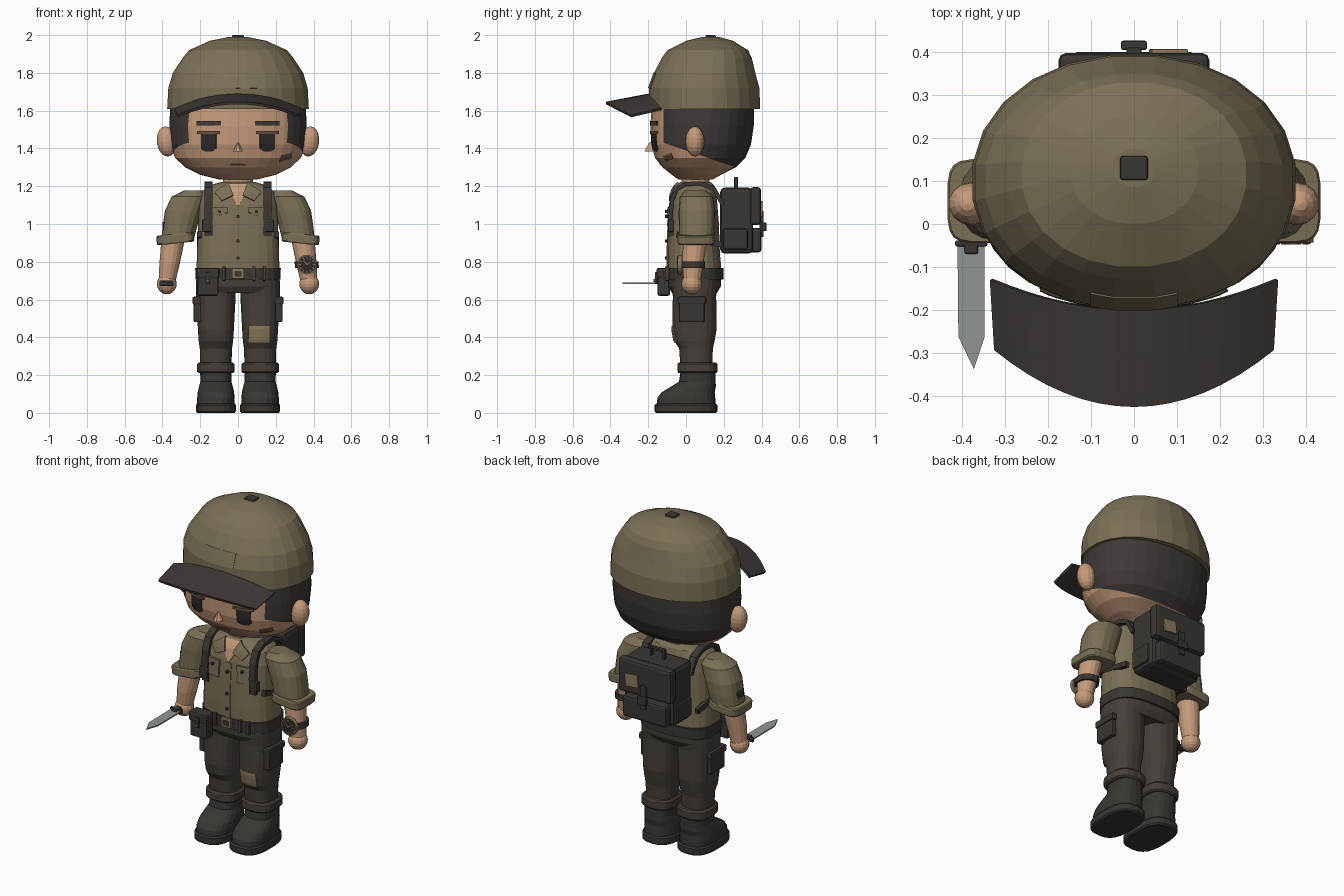
import bpy, bmesh, math
from mathutils import Vector, Matrix, Euler
from mathutils.bvhtree import BVHTree

if "Cube" in bpy.data.objects:
    bpy.data.objects.remove(bpy.data.objects["Cube"])


def material(name, r, g, b):
    lin = [((c / 255 + 0.055) / 1.055) ** 2.4 for c in (r, g, b)] + [1]
    m = bpy.data.materials.new(name)
    m.use_nodes = True
    m.diffuse_color = lin
    m.node_tree.nodes["Principled BSDF"].inputs["Base Color"].default_value = lin
    return m


SKIN = material("skin", 198, 155, 123)
OLIVE = material("olive cloth", 123, 112, 86)
TROUSER = material("trouser brown", 70, 63, 57)
DARK = material("dark leather", 58, 54, 50)
HAIR = material("hair", 62, 56, 53)
BLACK = material("eye black", 46, 42, 41)
STEEL = material("steel", 142, 148, 148)
SMUDGE = material("smudge brown", 104, 82, 64)
TAN = material("tan trim", 140, 123, 92)


def finish(name, bm, *mats):
    me = bpy.data.meshes.new(name)
    bmesh.ops.recalc_face_normals(bm, faces=bm.faces)
    bm.to_mesh(me)
    bm.free()
    for m in mats:
        me.materials.append(m)
    ob = bpy.data.objects.new(name, me)
    bpy.context.collection.objects.link(ob)
    return ob


def loft(name, rings, mat, n=20, p=2.4):
    """Stack of superellipse rings, each (cx, cy, z, rx, ry)."""
    bm = bmesh.new()
    loops = []
    for cx, cy, z, rx, ry in rings:
        loop = []
        for i in range(n):
            a = 2 * math.pi * (i + 0.5) / n
            c, s = math.cos(a), math.sin(a)
            loop.append(bm.verts.new((cx + rx * math.copysign(abs(c) ** (2 / p), c),
                                      cy + ry * math.copysign(abs(s) ** (2 / p), s), z)))
        loops.append(loop)
    for a, b in zip(loops, loops[1:]):
        for i in range(n):
            j = (i + 1) % n
            bm.faces.new((a[i], a[j], b[j], b[i]))
    bm.faces.new(loops[0][::-1])
    bm.faces.new(loops[-1])
    return finish(name, bm, mat)


def box(name, at, size, mat, bevel=0.006, rot=(0, 0, 0)):
    bm = bmesh.new()
    bmesh.ops.create_cube(bm, size=1, matrix=Matrix.Diagonal((*size, 1)))
    if bevel:
        bmesh.ops.bevel(bm, geom=bm.edges[:], offset=bevel, segments=2, profile=0.5, affect='EDGES')
    bm.transform(Matrix.Translation(at) @ Euler(rot).to_matrix().to_4x4())
    return finish(name, bm, mat)


def ball(name, at, size, mat, rot=(0, 0, 0)):
    bm = bmesh.new()
    bmesh.ops.create_uvsphere(bm, u_segments=14, v_segments=10, radius=1)
    bm.transform(Matrix.LocRotScale(Vector(at), Euler(rot), Vector(size)))
    return finish(name, bm, mat)


def disc(name, at, r, depth, mat, n=20):
    """Short cylinder facing the front."""
    bm = bmesh.new()
    bmesh.ops.create_cone(bm, cap_ends=True, segments=n, radius1=r, radius2=r, depth=depth,
                          matrix=Matrix.Translation(at) @ Matrix.Rotation(math.pi / 2, 4, 'X'))
    return finish(name, bm, mat)


def plate(name, base, outline, mat, lift=0.005):
    """Flat outline (x, z) pressed from the front onto a base object."""
    me = base.data
    tree = BVHTree.FromPolygons([v.co for v in me.vertices], [p.vertices[:] for p in me.polygons])
    bm = bmesh.new()
    bm.faces.new([bm.verts.new((x, 0, z)) for x, z in outline])
    for axis in (0, 2):
        vals = [o[axis // 2] for o in outline]
        steps = int((max(vals) - min(vals)) / 0.02)
        for k in range(1, steps + 1):
            co = Vector()
            co[axis] = min(vals) + (max(vals) - min(vals)) * k / (steps + 1)
            no = Vector()
            no[axis] = 1
            bmesh.ops.bisect_plane(bm, geom=bm.verts[:] + bm.edges[:] + bm.faces[:], plane_co=co, plane_no=no)
    for v in bm.verts:
        hit, normal, _, _ = tree.ray_cast(Vector((v.co.x, -2, v.co.z)), Vector((0, 1, 0)))
        if hit:
            v.co = hit + normal * lift
    ob = finish(name, bm, mat)
    if sum(p.normal.y for p in ob.data.polygons) > 0:
        ob.data.flip_normals()
    mod = ob.modifiers.new("thickness", 'SOLIDIFY')
    mod.thickness, mod.offset = lift + 0.002, -1
    return ob


def rect(x0, x1, z0, z1):
    return [(x0, z0), (x1, z0), (x1, z1), (x0, z1)]


def ribbon(name, x, path, width, thick, mat):
    """Strap that follows a (y, z) path at a given x."""
    bm = bmesh.new()
    rows = []
    for i, (y, z) in enumerate(path):
        a, b = path[max(i - 1, 0)], path[min(i + 1, len(path) - 1)]
        t = Vector((0, b[0] - a[0], b[1] - a[1])).normalized()
        nrm = Vector((0, -t.z, t.y)) * thick / 2
        rows.append([bm.verts.new(Vector((x + sx * width / 2, y, z)) + nrm * sn)
                     for sx, sn in ((-1, -1), (1, -1), (1, 1), (-1, 1))])
    for a, b in zip(rows, rows[1:]):
        for i in range(4):
            bm.faces.new((a[i], a[(i + 1) % 4], b[(i + 1) % 4], b[i]))
    bm.faces.new(rows[0])
    bm.faces.new(rows[-1])
    return finish(name, bm, mat)


# Head, with the hair cut into its surface
head = loft("head", [(0, .05, 1.235, .1, .09), (0, .055, 1.26, .2, .13), (0, .07, 1.3, .28, .195),
                     (0, .075, 1.35, .335, .24), (0, .08, 1.42, .36, .265), (0, .085, 1.52, .365, .275),
                     (0, .09, 1.64, .36, .272)], SKIN, 32, 2.3)
head.data.materials.append(HAIR)
bm = bmesh.new()
bm.from_mesh(head.data)
corner, slope = Vector((0, -.12, 1.43)), Vector((0, .34, 1))
for no in (Vector((0, 1, 0)), slope):
    bmesh.ops.bisect_plane(bm, geom=bm.verts[:] + bm.edges[:] + bm.faces[:], plane_co=corner, plane_no=no)
for f in bm.faces:
    d = f.calc_center_median() - corner
    f.material_index = int(d.y > 0 and d.dot(slope) > 0)
bm.to_mesh(head.data)
bm.free()
loft("neck", [(0, .05, 1.18, .08, .075), (0, .05, 1.26, .08, .075)], SKIN, 16, 2)
loft("nose", [(0, -.19, 1.385, .027, .032), (0, -.185, 1.432, .004, .01)], SKIN, 8, 2)
plate("mouth", head, rect(-.04, .04, 1.312, 1.318), SMUDGE, .003)
plate("cheek_smudge", head, [(.22, 1.33), (.285, 1.35), (.285, 1.375), (.225, 1.36)], SMUDGE, .003)
for side, s in (("left", 1), ("right", -1)):
    plate(side + "_eye", head, [(s * x, z) for x, z in ((.115, 1.48), (.115, 1.4), (.135, 1.385), (.175, 1.385),
                                                        (.195, 1.4), (.195, 1.48))], BLACK)
    plate(side + "_eyelid", head, rect(s * .095, s * .212, 1.478, 1.492), SMUDGE, .009)
    plate(side + "_eyebrow", head, rect(s * .09, s * .215, 1.522, 1.545), HAIR, .008)
    ball(side + "_ear", (s * .378, .047, 1.437), (.053, .05, .08), SKIN, (0, s * .12, 0))

# Cap
cap = loft("cap", [(0, .098, 1.61, .378, .297), (0, .096, 1.72, .372, .295), (0, .099, 1.8, .348, .27),
                   (0, .11, 1.88, .295, .24), (0, .115, 1.92, .262, .215), (0, .125, 1.97, .15, .125),
                   (0, .13, 1.99, .05, .045)], OLIVE, 24, 2.1)
plate("cap_panel", cap, rect(-.1, .1, 1.72, 1.8), OLIVE, .004)
box("cap_button", (0, .13, 1.988), (.064, .056, .024), DARK)
bm = bmesh.new()
prev = None
for i in range(17):
    u = i / 8 - 1
    pair = [bm.verts.new((.335 * u, -.2 + .07 * u * u, 1.69 - .075 * u * u)),
            bm.verts.new((.325 * u, -.425 + .132 * u * u, 1.647 - .07 * u * u))]
    if prev:
        bm.faces.new(prev + pair[::-1])
    prev = pair
finish("cap_brim", bm, HAIR).modifiers.new("thickness", 'SOLIDIFY').thickness = .014

# Shirt
shirt = loft("shirt", [(0, .045, .74, .222, .145), (0, .04, .85, .218, .14), (0, .04, 1., .212, .135),
                       (0, .04, 1.1, .21, .127), (0, .045, 1.17, .195, .115), (0, .05, 1.205, .15, .1),
                       (0, .05, 1.222, .09, .08)], OLIVE, 24, 2.8)
plate("open_neck", shirt, [(-.055, 1.21), (-.03, 1.14), (0, 1.09), (.03, 1.14), (.055, 1.21)], SKIN)
plate("placket", shirt, rect(-.018, .018, .75, 1.09), OLIVE, .004)
for z in (.82, .91, 1.04):
    disc("shirt_button", (0, -.1, z), .009, .024, DARK, 10)
for side, s in (("left", 1), ("right", -1)):
    plate(side + "_collar", shirt, [(s * x, z) for x, z in ((.05, 1.213), (.12, 1.165), (.085, 1.12),
                                                            (.025, 1.15))], OLIVE, .014)
    plate(side + "_chest_pocket", shirt, rect(s * .06, s * .135, .99, 1.055), OLIVE, .007)
    plate(side + "_pocket_flap", shirt, [(s * x, z) for x, z in ((.055, 1.09), (.055, 1.06), (.097, 1.045),
                                                                 (.14, 1.06), (.14, 1.09))], OLIVE, .012)
    disc(side + "_pocket_button", (s * .097, -.095, 1.065), .008, .03, DARK, 10)
    # Arms
    loft(side + "_sleeve", [(s * .32, .055, .92, .088, .092), (s * .305, .058, 1., .093, .096),
                            (s * .288, .058, 1.07, .1, .097), (s * .258, .055, 1.145, .095, .088),
                            (s * .235, .05, 1.178, .05, .055)], OLIVE, 18, 2.4)
    cuff = loft(side + "_sleeve_cuff", [(0, 0, -.025, .095, .094), (0, 0, -.018, .1, .098),
                                        (0, 0, .018, .1, .098), (0, 0, .025, .095, .094)], OLIVE, 20, 4.5)
    cuff.location, cuff.rotation_euler = (s * .332, .053, .922), (0, s * .1, 0)
    loft(side + "_forearm", [(s * .375, .033, .7, .046, .046), (s * .362, .036, .79, .055, .057),
                             (s * .342, .05, .93, .064, .066)], SKIN, 16, 2)
    ball(side + "_hand", (s * .377, .03, .682), (.054, .054, .054), SKIN)
box("arm_tab", (-.385, .05, .99), (.03, .07, .045), DARK)

# Watch
loft("watch_strap", [(.365, .035, .768, .064, .067), (.363, .035, .802, .065, .068)], DARK, 16, 2.2)
disc("watch_rim", (.365, -.032, .785), .052, .022, TAN)
disc("watch_dial", (.365, -.034, .785), .046, .022, BLACK)
for i in range(12):
    a = i * math.pi / 6
    box("watch_mark", (.365 + .037 * math.sin(a), -.046, .785 + .037 * math.cos(a)), (.005, .003, .011), TAN, 0, (0, a, 0))
for a, length in ((-.7, .03), (.9, .022)):
    box("watch_hand", (.365 + length / 2 * math.sin(a), -.046, .785 + length / 2 * math.cos(a)),
        (.005, .003, length), TAN, 0, (0, a, 0))

# Knife
box("knife_handle", (-.378, .0, .687), (.032, .14, .028), DARK)
box("knife_guard", (-.378, -.045, .687), (.075, .014, .03), DARK, .004)
bm = bmesh.new()
blade = bm.faces.new([bm.verts.new((x, y, .682)) for x, y in ((-.41, -.045), (-.408, -.262), (-.372, -.337),
                                                              (-.347, -.262), (-.347, -.045))])
top = bmesh.ops.extrude_face_region(bm, geom=[blade])["geom"]
bmesh.ops.translate(bm, vec=(0, 0, .007), verts=[g for g in top if isinstance(g, bmesh.types.BMVert)])
finish("knife_blade", bm, STEEL)

# Trousers, boots and thigh pockets
loft("hips", [(0, .045, .635, .21, .12), (0, .045, .67, .222, .14), (0, .045, .76, .222, .145)], TROUSER, 24, 2.8)
for side, s in (("left", 1), ("right", -1)):
    c = s * .117
    leg = loft(side + "_leg", [(c, .055, .24, .083, .085), (c, .053, .34, .086, .09), (c, .045, .38, .092, .107),
                               (c, .045, .44, .096, .118), (c, .045, .52, .1, .117), (c, .045, .62, .106, .116),
                               (c, .045, .7, .106, .125)], TROUSER, 20, 2.6)
    if s > 0:
        plate("knee_patch", leg, rect(.06, .165, .375, .46), TAN, .006)
    loft(side + "_boot_cuff", [(c, .06, .21, .09, .1), (c, .06, .218, .1, .107), (c, .06, .258, .1, .107),
                               (c, .06, .268, .09, .1)], TROUSER, 20, 2.8)
    loft(side + "_boot", [(c, 0, .04, .1, .156), (c, .002, .08, .1, .153), (c, .012, .11, .097, .14),
                          (c, .04, .14, .09, .118), (c, .06, .165, .083, .097), (c, .065, .23, .084, .092)],
         DARK, 22, 2.6)
    loft(side + "_sole", [(c, 0, 0, .1, .158), (c, 0, .008, .106, .166), (c, 0, .042, .106, .166),
                          (c, 0, .05, .1, .158)], DARK, 22, 2.8)
    box(side + "_thigh_pocket", (s * .212, .03, .54), (.045, .135, .12), DARK, .008)
    box(side + "_thigh_flap", (s * .215, .03, .595), (.052, .15, .04), DARK, .008)

# Belt
loft("belt", [(0, .047, .705, .226, .152), (0, .047, .768, .228, .152)], DARK, 24, 2.8)
box("buckle", (0, -.108, .737), (.064, .016, .056), TAN, .004)
box("buckle_centre", (0, -.114, .737), (.038, .012, .03), DARK, .003)
for x in (-.075, .085, .14):
    box("belt_loop", (x, -.1, .737), (.016, .022, .076), TROUSER, .003)
box("belt_pouch", (-.16, -.118, .675), (.112, .066, .11), DARK, .01)
box("belt_pouch_flap", (-.16, -.118, .74), (.122, .075, .055), DARK, .01)
box("belt_pouch_tab", (-.16, -.158, .715), (.024, .012, .06), DARK, .004)
disc("belt_pouch_stud", (-.16, -.167, .7), .008, .01, TAN, 10)

# Backpack and straps
box("backpack", (0, .268, 1.018), (.335, .175, .35), DARK, .025)
box("backpack_flap", (0, .368, 1.095), (.35, .058, .2), DARK, .016)
box("backpack_pocket", (0, .365, .915), (.29, .07, .13), DARK, .015)
box("backpack_strap", (0, .4, 1.0), (.036, .02, .14), DARK, .004)
box("backpack_buckle", (0, .415, .985), (.06, .022, .045), DARK, .005)
box("backpack_patch", (.08, .4, 1.08), (.085, .012, .075), TAN, .003, (0, .1, 0))
box("handle_top", (0, .265, 1.243), (.1, .02, .014), DARK, .004)
for side, s in (("left", 1), ("right", -1)):
    box(side + "_handle_post", (s * .043, .265, 1.215), (.014, .02, .06), DARK, .004)
    box(side + "_bag_pocket", (s * .165, .262, .92), (.03, .13, .11), DARK, .01)
    ribbon(side + "_shoulder_strap", s * .157, [(-.078, .94), (-.082, 1.03), (-.076, 1.12), (-.05, 1.185),
                                                (0, 1.212), (.08, 1.215), (.15, 1.185), (.195, 1.1)], .042, .022, DARK)
    box(side + "_strap_buckle", (s * .165, -.08, .99), (.052, .03, .065), DARK)
    ribbon(side + "_lower_strap", s * .205, [(-.05, .945), (.05, .92), (.19, .89)], .024, .03, DARK)
